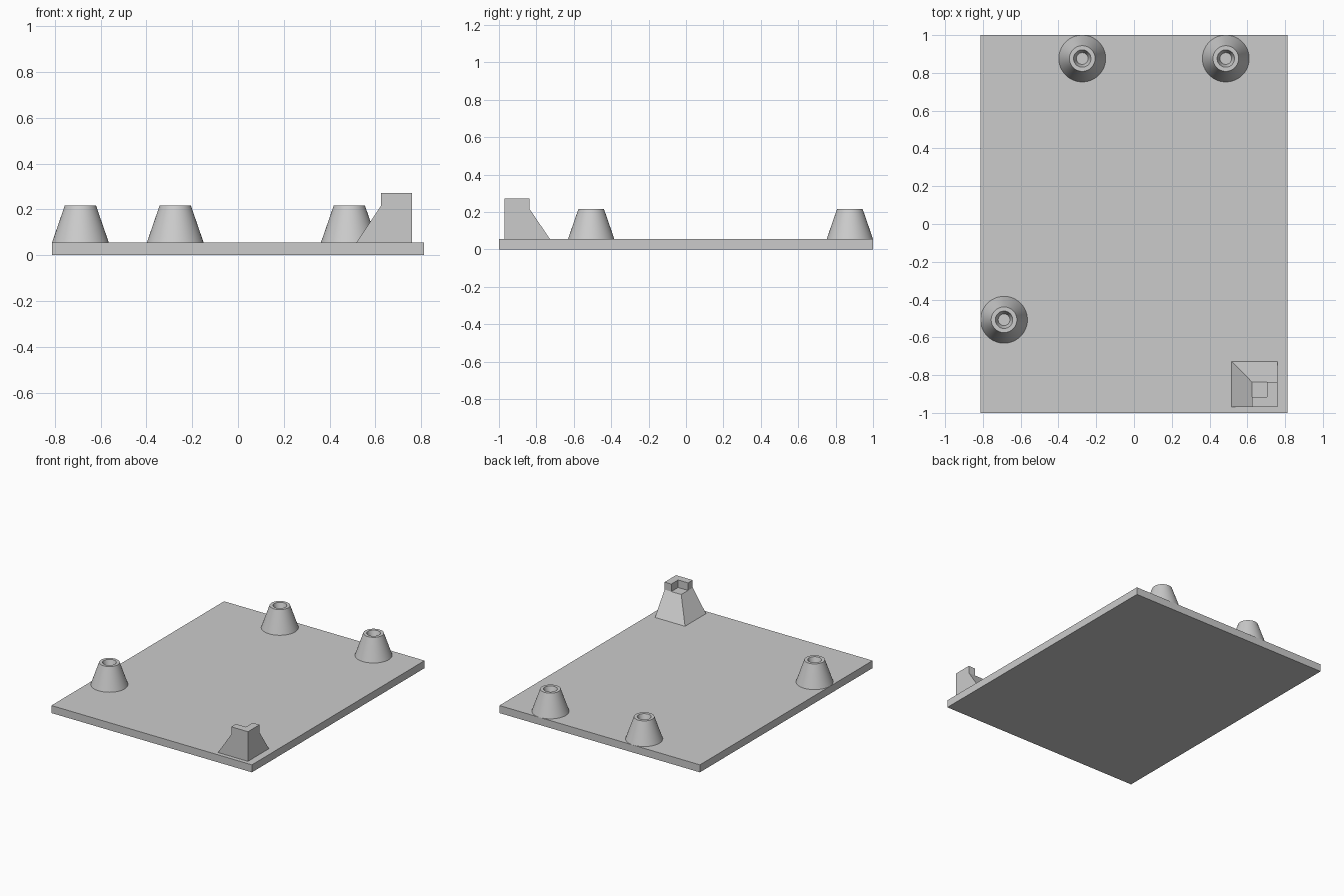
import bpy
import bmesh
import math

cube = bpy.data.objects.get("Cube")
if cube:
    bpy.data.objects.remove(cube, do_unlink=True)

grey = bpy.data.materials.new("light_grey")
grey.use_nodes = True
colour = (0.6, 0.6, 0.6, 1)
grey.diffuse_color = colour
grey.node_tree.nodes["Principled BSDF"].inputs["Base Color"].default_value = colour

PLATE_TOP = 0.055
PEG_TOP = 0.217


def add_object(name, bm):
    bmesh.ops.recalc_face_normals(bm, faces=bm.faces)
    mesh = bpy.data.meshes.new(name)
    bm.to_mesh(mesh)
    bm.free()
    mesh.materials.append(grey)
    obj = bpy.data.objects.new(name, mesh)
    bpy.context.collection.objects.link(obj)
    return obj


def frustum(name, low, high, z0, z1):
    """Block between two rectangles, each (x0, x1, y0, y1)."""
    bm = bmesh.new()
    rings = []
    for (x0, x1, y0, y1), z in ((low, z0), (high, z1)):
        corners = ((x0, y0), (x1, y0), (x1, y1), (x0, y1))
        rings.append([bm.verts.new((x, y, z)) for x, y in corners])
    bm.faces.new(rings[0])
    bm.faces.new(rings[1])
    for i in range(4):
        j = (i + 1) % 4
        bm.faces.new((rings[0][i], rings[0][j], rings[1][j], rings[1][i]))
    return add_object(name, bm)


def peg(name, x, y, sides=64):
    """Tapered round post with a tapered blind hole in its top."""
    profile = ((0.124, PLATE_TOP), (0.068, PEG_TOP),
               (0.046, PEG_TOP), (0.031, PEG_TOP - 0.045))
    bm = bmesh.new()
    rings = []
    for r, z in profile:
        angles = [2 * math.pi * i / sides for i in range(sides)]
        rings.append([bm.verts.new((r * math.cos(a), r * math.sin(a), z))
                      for a in angles])
    for a, b in zip(rings, rings[1:]):
        for i in range(sides):
            j = (i + 1) % sides
            bm.faces.new((a[i], a[j], b[j], b[i]))
    bm.faces.new(rings[0])
    bm.faces.new(rings[-1])
    obj = add_object(name, bm)
    obj.location = (x, y, 0)
    bpy.ops.object.select_all(action='DESELECT')
    obj.select_set(True)
    bpy.context.view_layer.objects.active = obj
    bpy.ops.object.shade_smooth_by_angle(angle=math.radians(30))


# Base plate
plate = (-0.813, 0.813, -1, 1)
frustum("base_plate", plate, plate, 0, PLATE_TOP)

# Three locating pegs
peg("back_right_peg", -0.274, 0.876)
peg("back_left_peg", 0.486, 0.876)
peg("side_peg", -0.688, -0.507)

# Corner block: sloped foot with two vertical outer sides
frustum("corner_foot", (0.517, 0.76, -0.97, -0.727),
        (0.625, 0.76, -0.97, -0.837), PLATE_TOP, PEG_TOP)

# L-shaped stop wall on top of the foot
bm = bmesh.new()
outline = ((0.625, -0.97), (0.76, -0.97), (0.76, -0.837),
           (0.705, -0.837), (0.705, -0.916), (0.625, -0.916))
face = bm.faces.new([bm.verts.new((x, y, PEG_TOP)) for x, y in outline])
top = bmesh.ops.extrude_face_region(bm, geom=[face])["geom"]
for v in top:
    if isinstance(v, bmesh.types.BMVert):
        v.co.z = 0.272
add_object("corner_stop_wall", bm)
